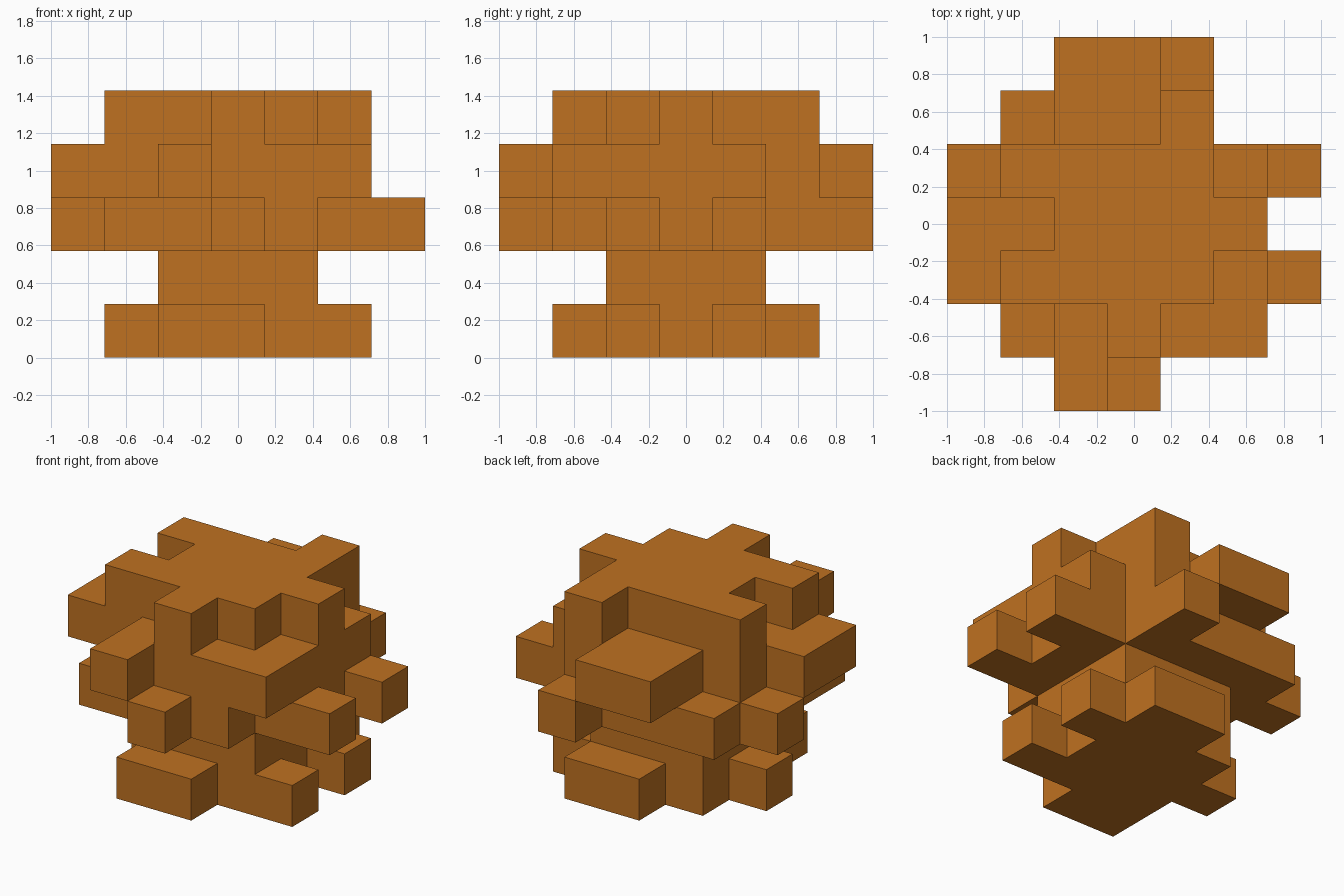
import bpy
import bmesh
from mathutils import Vector

CELL = 2 / 7                     # edge of one cube in the seven-wide grid

cube = bpy.data.objects.get("Cube")
if cube:
    bpy.data.objects.remove(cube, do_unlink=True)

wood = bpy.data.materials.new("orange_brown")
colour = (0.52, 0.165, 0.015, 1)
wood.diffuse_color = colour
wood.use_nodes = True
bsdf = next(n for n in wood.node_tree.nodes if n.type == 'BSDF_PRINCIPLED')
bsdf.inputs["Base Color"].default_value = colour
bsdf.inputs["Roughness"].default_value = 0.8


def box(x0, x1, y0, y1):
    """Grid cells of one block, ends included, counted from the centre column."""
    return {(x, y) for x in range(x0, x1 + 1) for y in range(y0, y1 + 1)}


core = box(-1, 1, -1, 1)
left_wall, right_wall = box(2, 2, -1, 1), box(-2, -2, -1, 1)

# Tiers from the ground up: a core with blocks standing out of its sides
tiers = {
    # foot with short toes
    "base": core | box(-1, 0, -2, -2) | box(0, 1, 2, 2) | box(-2, -2, 0, 0)
            | box(2, 2, -1, -1) | box(2, 2, 1, 1),
    # plain neck
    "stem": core,
    # wide tier with single end cubes
    "lower_body": core | left_wall | right_wall
                  | box(-2, 1, -2, -2) | box(-2, 1, 2, 2)
                  | box(0, 0, -3, -3) | box(1, 1, 3, 3)
                  | box(3, 3, -1, -1) | box(3, 3, 1, 1) | box(-3, -3, 1, 1),
    # wide tier with larger side blocks
    "upper_body": core | left_wall | right_wall
                  | box(-1, -1, -3, -2) | box(0, 2, -2, -2)
                  | box(-1, 1, 2, 2) | box(-1, 0, 3, 3) | box(-3, -3, -1, 0),
    # notched top
    "crown": core | box(-2, -2, 1, 1) | box(-2, -2, -1, -1)
             | box(0, 0, -2, -2) | box(2, 2, 0, 0) | box(1, 1, 2, 2),
}

filled = {(x, y, z) for z, tier in enumerate(tiers.values()) for x, y in tier}


def build_tier(name, z, cells):
    """Make the outer skin of one tier, leaving out faces between cubes."""
    bm = bmesh.new()
    for x, y in sorted(cells):
        centre = Vector((x, y, z + 0.5))
        for axis in range(3):
            for sign in (-1, 1):
                normal = Vector((0, 0, 0))
                normal[axis] = sign
                if (x + normal.x, y + normal.y, z + normal.z) in filled:
                    continue
                u = Vector((0, 0, 0))
                u[(axis + 1) % 3] = 0.5
                v = normal.cross(u)
                mid = centre + normal / 2
                corners = (mid - u - v, mid + u - v, mid + u + v, mid - u + v)
                bm.faces.new([bm.verts.new(c * CELL) for c in corners])
    bmesh.ops.remove_doubles(bm, verts=bm.verts, dist=CELL / 100)
    # join coplanar squares into clean flat faces
    bmesh.ops.dissolve_limit(bm, angle_limit=0.01, verts=bm.verts, edges=bm.edges)
    mesh = bpy.data.meshes.new(name)
    bm.to_mesh(mesh)
    bm.free()
    mesh.materials.append(wood)
    bpy.context.collection.objects.link(bpy.data.objects.new(name, mesh))


for level, (part, cells) in enumerate(tiers.items()):
    build_tier(part, level, cells)
